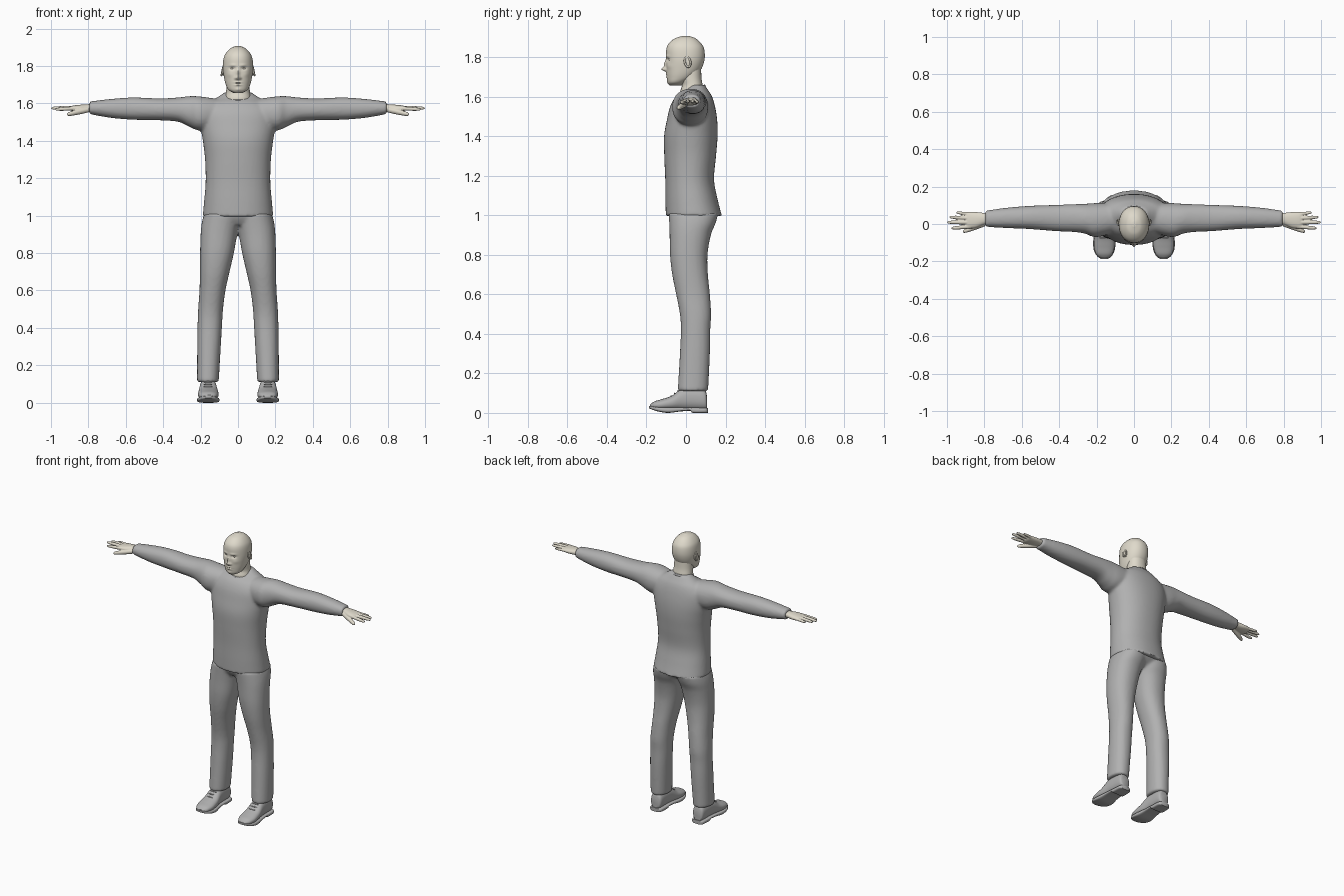
import bpy
import bmesh
from math import cos, sin, pi, exp, radians
from mathutils import Matrix, Vector

default_cube = bpy.data.objects.get("Cube")
if default_cube:
    bpy.data.objects.remove(default_cube, do_unlink=True)


def make_material(name, colour):
    material = bpy.data.materials.new(name)
    material.use_nodes = True
    material.diffuse_color = (*colour, 1)
    material.node_tree.nodes["Principled BSDF"].inputs["Base Color"].default_value = (*colour, 1)
    return material


skin = make_material("warm skin", (0.74, 0.70, 0.60))
cloth = make_material("grey cloth", (0.44, 0.44, 0.44))


def smooth_sections(sections, steps):
    """Catmull-Rom interpolation between cross-section tuples."""
    padded = [sections[0], *sections, sections[-1]]
    result = []
    for before, start, end, after in zip(padded, padded[1:], padded[2:], padded[3:]):
        for step in range(steps):
            t = step / steps
            result.append([
                b + t * (c - a) / 2 + t * t * (a - 2.5 * b + 2 * c - d / 2)
                + t ** 3 * (1.5 * (b - c) + (d - a) / 2)
                for a, b, c, d in zip(before, start, end, after)])
    result.append(sections[-1])
    return result


def loft(bm, axis, sections, side=1, sides=32, steps=6, power=2.2):
    """Skin rounded sections (position, low a, high a, low b, high b) along an axis."""
    rings = []
    for pos, a_low, a_high, b_low, b_high in smooth_sections(sections, steps):
        ring = []
        for i in range(sides):
            angle = 2 * pi * i / sides
            u, v = (abs(w) ** (2 / power) * (1 if w > 0 else -1) for w in (cos(angle), sin(angle)))
            a = (a_low + a_high) / 2 + u * (a_high - a_low) / 2
            b = (b_low + b_high) / 2 + v * (b_high - b_low) / 2
            x, y, z = {"X": (pos, a, b), "Y": (a, pos, b), "Z": (a, b, pos)}[axis]
            ring.append(bm.verts.new((side * x, y, z)))
        rings.append(ring)
    for low, high in zip(rings, rings[1:]):
        for i in range(sides):
            j = (i + 1) % sides
            bm.faces.new((low[i], low[j], high[j], high[i]))
    bm.faces.new(rings[0])
    bm.faces.new(rings[-1])


def centred(sections):
    """Expand (z, half width, front, back) into symmetric sections."""
    return [(z, -half, half, front, back) for z, half, front, back in sections]


def ellipsoid(bm, centre, size, tilt=0):
    matrix = Matrix.Translation(centre) @ Matrix.Rotation(tilt, 4, "X") @ Matrix.Diagonal((*size, 1))
    bmesh.ops.create_uvsphere(bm, u_segments=20, v_segments=12, radius=1, matrix=matrix)


def ring_tube(bm, centre, radii, thickness, rotation, sides=40):
    """Elliptical ring with a round cross-section."""
    loops = []
    for i in range(sides):
        angle = 2 * pi * i / sides
        loop = []
        for k in range(8):
            turn = 2 * pi * k / 8
            reach = thickness * cos(turn)
            point = Vector(((radii[0] + reach) * cos(angle), (radii[1] + reach) * sin(angle),
                            thickness * sin(turn)))
            loop.append(bm.verts.new(rotation @ point + Vector(centre)))
        loops.append(loop)
    for i in range(sides):
        here, there = loops[i], loops[(i + 1) % sides]
        for k in range(8):
            m = (k + 1) % 8
            bm.faces.new((here[k], there[k], there[m], here[m]))


def finish(name, bm, material, voxel=0):
    bmesh.ops.recalc_face_normals(bm, faces=bm.faces)
    mesh = bpy.data.meshes.new(name)
    bm.to_mesh(mesh)
    bm.free()
    obj = bpy.data.objects.new(name, mesh)
    bpy.context.collection.objects.link(obj)
    mesh.materials.append(material)
    bpy.ops.object.select_all(action="DESELECT")
    obj.select_set(True)
    bpy.context.view_layer.objects.active = obj
    if voxel:
        remesh = obj.modifiers.new("blend", "REMESH")
        remesh.mode = "VOXEL"
        remesh.voxel_size = voxel
        relax = obj.modifiers.new("relax", "SMOOTH")
        relax.factor = 0.5
        relax.iterations = 5
        bpy.ops.object.modifier_apply(modifier="blend")
        bpy.ops.object.modifier_apply(modifier="relax")
    bpy.ops.object.shade_smooth_by_angle(angle=radians(50))
    return obj


# Sweater: torso and both sleeves blended into one surface
bm = bmesh.new()
loft(bm, "Z", centred([
    (0.995, .189, -.102, .182), (1.08, .181, -.104, .16), (1.18, .173, -.105, .142),
    (1.3, .176, -.11, .152), (1.4, .188, -.111, .16), (1.48, .2, -.097, .158),
    (1.55, .2, -.08, .147), (1.6, .165, -.052, .132), (1.63, .115, -.012, .114),
    (1.66, .07, .02, .094)]), sides=48)
for side in (1, -1):
    loft(bm, "X", [
        (.08, -.04, .11, 1.47, 1.62), (.2, -.07, .112, 1.455, 1.637), (.26, -.052, .108, 1.475, 1.639),
        (.32, -.043, .106, 1.502, 1.632), (.42, -.038, .102, 1.51, 1.627), (.56, -.027, .097, 1.513, 1.632),
        (.68, -.022, .087, 1.523, 1.624), (.795, -.015, .071, 1.543, 1.61)], side)
finish("sweater", bm, cloth, voxel=0.009)

# Neckband, low at the front
bm = bmesh.new()
ring_tube(bm, (0, .034, 1.635), (.072, .063), .006, Matrix.Rotation(0.32, 3, "X"))
finish("sweater_collar", bm, cloth)

# Trousers: hips and both legs blended
bm = bmesh.new()
loft(bm, "Z", centred([(.95, .15, -.06, .1), (.98, .17, -.08, .14), (1.01, .182, -.092, .17)]))
for side in (1, -1):
    loft(bm, "Z", [
        (.11, .103, .219, -.042, .112), (.3, .092, .218, -.031, .121), (.42, .085, .216, -.026, .123),
        (.5, .08, .213, -.031, .127), (.6, .067, .206, -.05, .121), (.7, .045, .204, -.07, .111),
        (.8, .022, .203, -.081, .109), (.9, .004, .2, -.083, .126), (.96, -.01, .194, -.085, .15),
        (1.01, -.02, .182, -.088, .164)], side)
finish("trousers", bm, cloth, voxel=0.009)

# Head, with facial features pushed in and out of the front
bm = bmesh.new()
loft(bm, "Z", centred([
    (1.657, .025, -.083, -.02), (1.672, .05, -.092, .0), (1.7, .065, -.097, .045),
    (1.74, .075, -.1, .078), (1.79, .081, -.1, .094), (1.84, .077, -.099, .092),
    (1.87, .064, -.086, .076), (1.895, .04, -.055, .048), (1.907, .012, -.015, .014)]),
    sides=96, steps=10, power=2.15)
features = [
    # x, z, spread in x, spread in z, push
    (0, 1.738, .010, .010, .022), (0, 1.762, .008, .020, .012),
    (.013, 1.735, .006, .006, .007), (.030, 1.787, .015, .008, -.010),
    (.028, 1.804, .018, .006, .004), (0, 1.712, .018, .004, .005),
    (0, 1.699, .016, .005, .005), (0, 1.7055, .02, .002, -.004),
    (0, 1.674, .014, .009, .004), (.045, 1.755, .016, .014, .003)]
for vert in bm.verts:
    if vert.co.y < -.02:
        x, _, z = vert.co
        for fx, fz, wide, tall, push in features:
            vert.co.y -= push * exp(-((abs(x) - fx) / wide) ** 2 - ((z - fz) / tall) ** 2)
finish("head", bm, skin)

bm = bmesh.new()
loft(bm, "Z", centred([
    (1.56, .075, -.01, .09), (1.62, .07, -.028, .091), (1.66, .064, -.02, .084),
    (1.7, .061, -.03, .078), (1.77, .058, -.03, .076)]))
finish("neck", bm, skin)

# Shoe cross-sections run from heel to toe
upper = [
    (.106, .135, .185, .02, .085), (.092, .12, .198, .015, .12), (.03, .116, .203, .015, .132),
    (-.02, .113, .206, .015, .125), (-.07, .106, .212, .015, .088), (-.12, .104, .214, .015, .07),
    (-.16, .115, .203, .018, .058), (-.182, .137, .179, .024, .042)]
sole = [
    (.111, .13, .19, .0, .026), (.095, .115, .203, .0, .026), (.035, .112, .206, .0, .027),
    (.02, .112, .206, .01, .027), (-.03, .11, .21, .007, .028), (-.09, .1, .218, .0, .028),
    (-.14, .103, .215, .007, .03), (-.172, .12, .197, .017, .035), (-.187, .14, .176, .024, .036)]

for side, label in ((1, "left"), (-1, "right")):
    # Ear: rim around a shallow bowl
    bm = bmesh.new()
    ear_centre = Vector((side * .083, .008, 1.775))
    rim_turn = Matrix.Rotation(radians(12), 3, "X") @ Matrix.Rotation(side * radians(78), 3, "Y")
    ring_tube(bm, ear_centre, (.026, .014), .005, rim_turn, sides=28)
    ellipsoid(bm, ear_centre - Vector((side * .004, 0, 0)), (.006, .015, .027), radians(12))
    finish(label + "_ear", bm, skin)

    # Eyeball resting in the socket
    bm = bmesh.new()
    ellipsoid(bm, (side * .03, -.077, 1.787), (.013, .011, .008))
    finish(label + "_eye", bm, skin)

    # Hand: palm, four fingers and thumb
    bm = bmesh.new()
    loft(bm, "X", [
        (.75, .004, .054, 1.56, 1.597), (.8, -.003, .059, 1.557, 1.596), (.845, -.02, .064, 1.555, 1.593),
        (.885, -.023, .064, 1.559, 1.588), (.9, -.018, .06, 1.566, 1.582)], side)
    digits = [
        # base x, base y, base z, tip x, tip y, tip z, thickness
        (.87, -.013, 1.574, .978, -.023, 1.568, .0105), (.87, .009, 1.576, 1.0, .009, 1.575, .011),
        (.87, .031, 1.576, .988, .037, 1.575, .0105), (.87, .052, 1.573, .95, .061, 1.572, .009),
        (.795, .003, 1.568, .915, -.041, 1.541, .015)]
    for *ends, thick in digits:
        base, tip = Vector(ends[:3]), Vector(ends[3:])
        sections = []
        for along, scale in ((0, 1), (.45, 1), (.8, .85), (.95, .6), (1, .15)):
            p, r = base.lerp(tip, along), thick * scale
            sections.append((p.x, p.y - r, p.y + r, p.z - r, p.z + r))
        loft(bm, "X", sections, side, sides=14, steps=4, power=2)
    finish(label + "_hand", bm, skin, voxel=0.003)

    # Shoe: upper, sole and laces
    bm = bmesh.new()
    loft(bm, "Y", upper, side, power=2.3)
    finish(label + "_shoe_upper", bm, cloth)
    bm = bmesh.new()
    loft(bm, "Y", sole, side, power=4)
    finish(label + "_shoe_sole", bm, cloth)
    bm = bmesh.new()
    for row in range(3):
        ellipsoid(bm, (side * .16, -.04 - row * .017, .111 - row * .013), (.024, .004, .004))
    finish(label + "_shoe_laces", bm, cloth)
